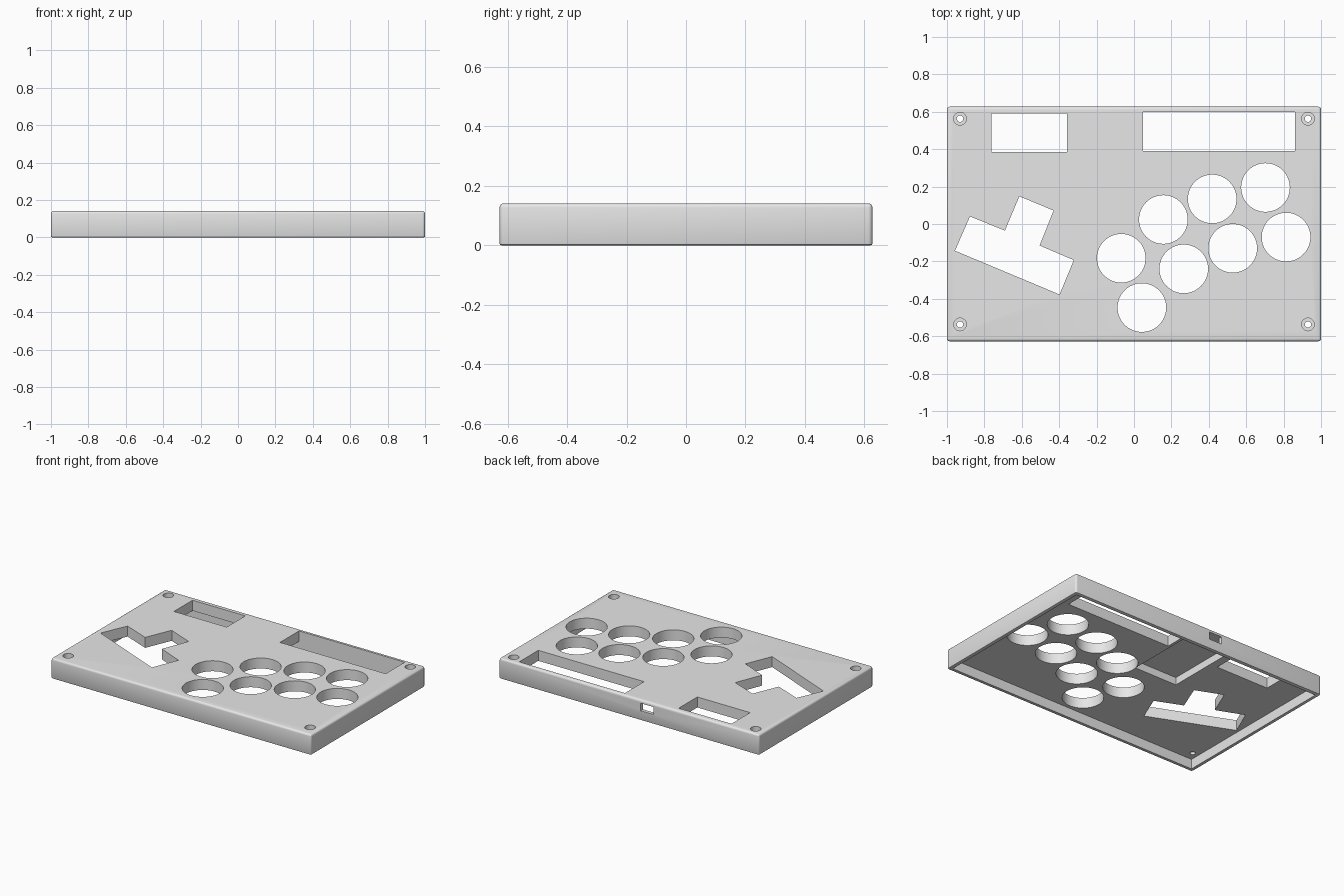
import bpy, bmesh, math

if "Cube" in bpy.data.objects:
    bpy.data.objects.remove(bpy.data.objects["Cube"], do_unlink=True)

HALF_X, HALF_Y, HEIGHT = 1.0, 0.627, 0.141
CEILING = 0.068          # underside of the top plate
WALL = 0.025

grey = bpy.data.materials.new("case grey")
grey.use_nodes = True
grey.diffuse_color = (0.8, 0.8, 0.8, 1)
grey.node_tree.nodes["Principled BSDF"].inputs["Base Color"].default_value = (0.8, 0.8, 0.8, 1)


def make_object(name, bm):
    bmesh.ops.recalc_face_normals(bm, faces=bm.faces)
    mesh = bpy.data.meshes.new(name)
    bm.to_mesh(mesh)
    bm.free()
    mesh.materials.append(grey)
    obj = bpy.data.objects.new(name, mesh)
    bpy.context.collection.objects.link(obj)
    return obj


def add_prism(bm, outline, z0, z1):
    """Extrude a closed outline from z0 up to z1."""
    face = bm.faces.new([bm.verts.new((x, y, z0)) for x, y in outline])
    result = bmesh.ops.extrude_face_region(bm, geom=[face])
    top = [v for v in result["geom"] if isinstance(v, bmesh.types.BMVert)]
    bmesh.ops.translate(bm, verts=top, vec=(0, 0, z1 - z0))


def rect(x0, x1, y0, y1):
    return [(x0, y0), (x1, y0), (x1, y1), (x0, y1)]


def circle(x, y, r, n):
    return [(x + r * math.cos(i * math.tau / n), y + r * math.sin(i * math.tau / n))
            for i in range(n)]


def cut(name, prisms):
    """Subtract a set of separate prisms from the case."""
    bm = bmesh.new()
    for outline, z0, z1 in prisms:
        add_prism(bm, outline, z0, z1)
    cutter = make_object(name, bm)
    cutter.hide_render = True
    mod = case.modifiers.new(name, "BOOLEAN")
    mod.operation = "DIFFERENCE"
    mod.solver = "EXACT"
    mod.object = cutter
    bpy.context.view_layer.objects.active = case
    bpy.ops.object.modifier_apply(modifier=name)
    bpy.data.objects.remove(cutter, do_unlink=True)


# Outer shell: rounded top and corners, finer rounding along the bottom
bm = bmesh.new()
add_prism(bm, rect(-HALF_X, HALF_X, -HALF_Y, HALF_Y), 0, HEIGHT)
upper = [e for e in bm.edges if max(v.co.z for v in e.verts) > 0.01]
bmesh.ops.bevel(bm, geom=upper, offset=0.014, segments=4, profile=0.5, affect="EDGES")
lower = [e for e in bm.edges if max(v.co.z for v in e.verts) < 0.001]
bmesh.ops.bevel(bm, geom=lower, offset=0.006, segments=2, profile=0.5, affect="EDGES")
case = make_object("case_shell", bm)

# Hollow underside
ix, iy = HALF_X - WALL, HALF_Y - WALL
cut("cavity", [(rect(-ix, ix, -iy, iy), -0.1, CEILING)])

# Circuit board pocket in the ceiling, and the cable port in the back wall
cut("board_pocket", [(rect(-0.30, 0.03, 0.05, iy - 0.001), 0.03, 0.12)])
cut("cable_port", [(rect(-0.19, -0.09, 0.57, 0.7), 0.066, 0.118)])

# Openings through the top plate: eight buttons, angled key cluster, two windows
buttons = [(0.157, 0.024), (0.418, 0.134), (0.703, 0.195), (-0.068, -0.183),
           (0.266, -0.24), (0.528, -0.13), (0.813, -0.07), (0.042, -0.447)]
key_cluster = [(-0.877, 0.04), (-0.69, -0.035), (-0.613, 0.148), (-0.43, 0.072),
               (-0.505, -0.115), (-0.322, -0.193), (-0.398, -0.377), (-0.957, -0.143)]
outlines = [circle(x, y, 0.13, 64) for x, y in buttons]
outlines += [key_cluster, rect(-0.763, -0.357, 0.386, 0.59), rect(0.049, 0.862, 0.391, 0.6)]
cut("openings", [(o, 0.02, 0.2) for o in outlines])

# Counterbored screw holes in the corners
corners = [(sx * 0.93, 0.013 + sy * 0.55) for sx in (-1, 1) for sy in (-1, 1)]
cut("screw_heads", [(circle(x, y, 0.034, 32), 0.105, 0.2) for x, y in corners])
cut("screw_holes", [(circle(x, y, 0.017, 24), 0.02, 0.2) for x, y in corners])

bpy.ops.object.select_all(action="DESELECT")
case.select_set(True)
bpy.context.view_layer.objects.active = case
bpy.ops.object.shade_smooth_by_angle(angle=math.radians(35))
